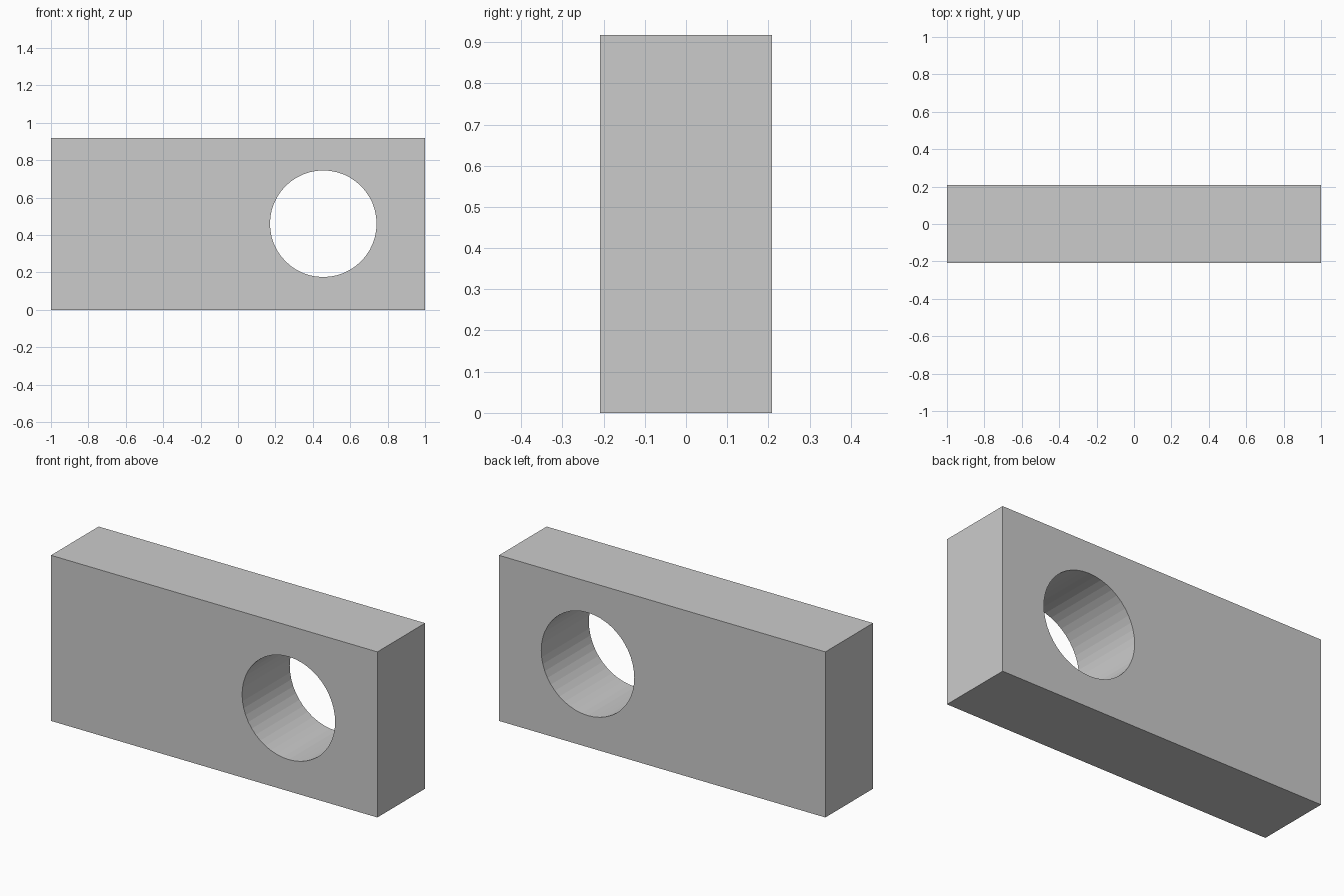
import bpy, math

if "Cube" in bpy.data.objects:
    bpy.data.objects.remove(bpy.data.objects["Cube"])

LENGTH, DEPTH, HEIGHT = 2.0, 0.417, 0.917
HOLE_X, HOLE_Z, HOLE_R = 0.456, 0.46, 0.285

# Rectangular block
bpy.ops.mesh.primitive_cube_add(size=1, location=(0, 0, HEIGHT / 2))
block = bpy.context.object
block.name = "block"
block.scale = (LENGTH, DEPTH, HEIGHT)
bpy.ops.object.transform_apply(location=False, rotation=False, scale=True)

# Cutter for the round hole running front to back
bpy.ops.mesh.primitive_cylinder_add(vertices=48, radius=HOLE_R, depth=DEPTH * 2,
                                    location=(HOLE_X, 0, HOLE_Z),
                                    rotation=(math.pi / 2, 0, 0))
cutter = bpy.context.object
cutter.name = "hole_cutter"
cutter.hide_render = True

# Cut the hole, then discard the cutter
bpy.context.view_layer.objects.active = block
mod = block.modifiers.new("hole", 'BOOLEAN')
mod.operation = 'DIFFERENCE'
mod.solver = 'EXACT'
mod.object = cutter
bpy.ops.object.modifier_apply(modifier=mod.name)
bpy.data.objects.remove(cutter, do_unlink=True)
